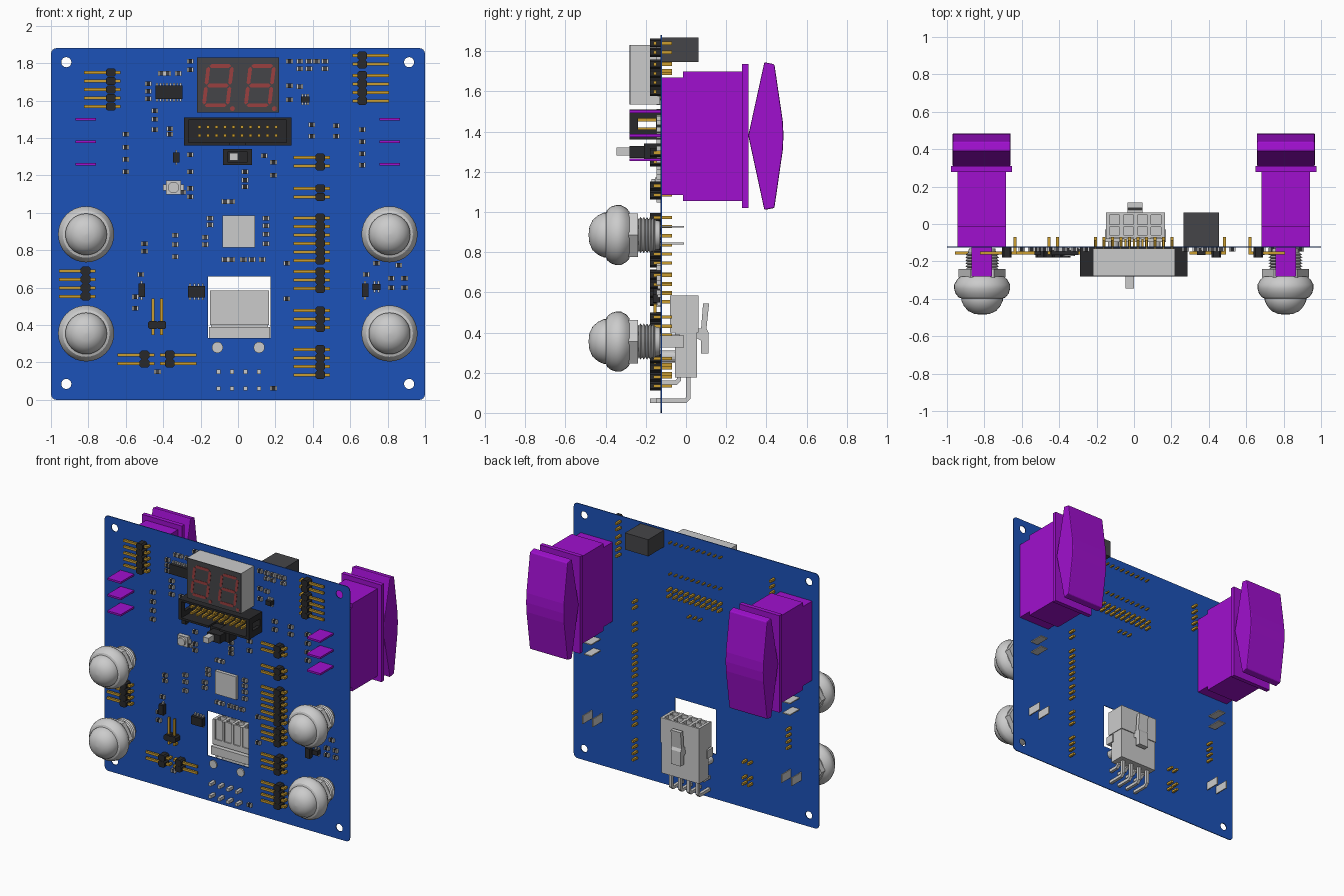
import bpy, bmesh, math
from mathutils import Matrix, Vector

FRONT = -0.126   # board front surface (components grow towards -y)
BACK = -0.120
COLOURS = {"blue": (0.012, 0.085, 0.48, 1), "purple": (0.35, 0.005, 0.62, 1), "black": (0.022, 0.022, 0.024, 1),
           "gold": (0.6, 0.34, 0.03, 1), "red": (0.32, 0.05, 0.05, 1), "dark": (0.06, 0.06, 0.065, 1)}
mats = {}
for cname, col in COLOURS.items():
    mats[cname] = bpy.data.materials.new(cname)
    mats[cname].diffuse_color = col


def box(bm, x0, x1, y0, y1, z0, z1):
    m = Matrix.Translation(((x0 + x1) / 2, (y0 + y1) / 2, (z0 + z1) / 2))
    s = Matrix.Diagonal((abs(x1 - x0), abs(y1 - y0), abs(z1 - z0), 1))
    bmesh.ops.create_cube(bm, size=1, matrix=m @ s)


def prism(bm, pts, a, b, axis):
    """Extrude a 2D outline from a to b along x (outline y,z) or y (outline x,z)."""
    put = (lambda p, t: (t, p[0], p[1])) if axis == "x" else (lambda p, t: (p[0], t, p[1]))
    lo, hi = ([bm.verts.new(put(p, t)) for p in pts] for t in (a, b))
    bm.faces.new(lo)
    bm.faces.new(hi[::-1])
    for i in range(len(pts)):
        j = (i + 1) % len(pts)
        bm.faces.new((lo[i], lo[j], hi[j], hi[i]))


def ngon(x, z, r, n, turn=0.0):
    return [(x + r * math.cos(turn + math.tau * i / n), z + r * math.sin(turn + math.tau * i / n)) for i in range(n)]


def lathe(bm, profile, x, z, n=32):
    """Spin (radius, y) points round an axis along y."""
    rings = [[bm.verts.new((px, y, pz)) for px, pz in ngon(x, z, max(r, 0.0005), n)] for r, y in profile]
    for a, b in zip(rings, rings[1:]):
        for i in range(n):
            j = (i + 1) % n
            bm.faces.new((a[i], a[j], b[j], b[i]))
    bm.faces.new(rings[0])
    bm.faces.new(rings[-1])


def finish(name, bm, colour=None, smooth=False, bevel=0):
    bmesh.ops.recalc_face_normals(bm, faces=bm.faces)
    me = bpy.data.meshes.new(name)
    bm.to_mesh(me)
    bm.free()
    ob = bpy.data.objects.new(name, me)
    bpy.context.collection.objects.link(ob)
    if colour:
        me.materials.append(mats[colour])
    if bevel:
        mod = ob.modifiers.new("bevel", "BEVEL")
        mod.width, mod.segments = bevel, 2
    if smooth:
        bpy.ops.object.select_all(action="DESELECT")
        ob.select_set(True)
        bpy.context.view_layer.objects.active = ob
        bpy.ops.object.shade_smooth_by_angle(angle=math.radians(30))
    return ob


# circuit board: filled outline with corner holes and connector cutout
cu = bpy.data.curves.new("circuit_board", "CURVE")
cu.dimensions, cu.fill_mode, cu.extrude = "2D", "BOTH", 0.003
corners = [(0.97, 1.85, 0), (-0.97, 1.85, 90), (-0.97, 0.03, 180), (0.97, 0.03, 270)]
outline = [(cx + 0.03 * math.cos(math.radians(a + d)), cz + 0.03 * math.sin(math.radians(a + d)))
           for cx, cz, a in corners for d in (0, 22.5, 45, 67.5, 90)]
loops = [outline, [(-0.16, 0.33), (0.175, 0.33), (0.175, 0.66), (-0.16, 0.66)]]
loops += [ngon(x, z, 0.027, 24) for x in (-0.918, 0.915) for z in (0.085, 1.805)]
for pts in loops:
    sp = cu.splines.new("POLY")
    sp.points.add(len(pts) - 1)
    for p, (x, z) in zip(sp.points, pts):
        p.co = (x, z, 0, 1)
    sp.use_cyclic_u = True
cu.materials.append(mats["blue"])
board = bpy.data.objects.new("circuit_board", cu)
board.location.y, board.rotation_euler.x = -0.123, math.pi / 2
bpy.context.collection.objects.link(board)
board.select_set(True)
bpy.context.view_layer.objects.active = board
bpy.ops.object.convert(target="MESH")

# rocker switches on the back, with blades through the board
ROCKER = [(0.31, 1.38), (0.39, 1.745), (0.44, 1.735), (0.482, 1.45), (0.485, 1.38), (0.482, 1.31), (0.44, 1.02), (0.39, 1.01)]
for side, cx in (("left", -0.815), ("right", 0.812)):
    bm = bmesh.new()
    box(bm, cx - 0.13, cx + 0.13, BACK, -0.015, 1.085, 1.67)
    box(bm, cx - 0.13, cx + 0.13, -0.015, 0.278, 1.055, 1.70)
    box(bm, cx - 0.163, cx + 0.163, 0.278, 0.31, 1.02, 1.735)
    for z in (1.26, 1.38, 1.50):
        box(bm, cx - 0.055, cx + 0.055, -0.28, BACK, z - 0.007, z + 0.007)
    finish(side + "_switch_body", bm, "purple")
    bm = bmesh.new()
    prism(bm, ROCKER, cx - 0.155, cx + 0.155, "x")
    finish(side + "_switch_rocker", bm, "purple", bevel=0.006)

# round push buttons with threaded necks, hex nuts and solder tabs
dome = [(0, -0.485), (0.04, -0.481), (0.075, -0.465), (0.098, -0.438), (0.111, -0.41), (0.111, -0.398), (0.125, -0.393),
        (0.142, -0.372), (0.15, -0.345), (0.15, -0.325), (0.135, -0.298), (0.115, -0.28), (0.08, -0.28)]
thread = [(r, -0.25 + 0.016 * i + dy) for i in range(6) for r, dy in ((0.078, 0), (0.09, 0.008))]
for side, x in (("left", -0.812), ("right", 0.81)):
    for level, z in (("upper", 0.885), ("lower", 0.355)):
        bm = bmesh.new()
        lathe(bm, dome + thread + [(0.075, -0.155), (0.07, -0.13), (0, -0.13)], x, z)
        prism(bm, ngon(x, z, 0.125, 6), -0.285, -0.24, "y")
        finish(f"{side}_{level}_button", bm, smooth=True)
        bm = bmesh.new()
        for s in (-0.042, 0.042):
            if level == "upper":
                box(bm, x - 0.03, x + 0.03, -0.14, -0.01, z + s - 0.004, z + s + 0.004)
            else:
                box(bm, x + s - 0.004, x + s + 0.004, -0.14, -0.01, z - 0.03, z + 0.03)
        finish(f"{side}_{level}_button_tabs", bm)

# two-digit display with slanted segments
bm = bmesh.new()
box(bm, -0.22, 0.22, -0.276, -0.13, 1.535, 1.83)
finish("display_case", bm)
bm = bmesh.new()
box(bm, -0.22, 0.22, -0.280, -0.276, 1.535, 1.83)
finish("display_face", bm, "dark")
bm = bmesh.new()
for cx in (-0.107, 0.117):
    slant = lambda px, pz: (cx + px + 0.12 * pz, 1.68 + pz)
    for z in (-0.105, 0, 0.105):
        prism(bm, [slant(*p) for p in ((-0.058, z), (-0.048, z + 0.01), (0.048, z + 0.01), (0.058, z),
                                       (0.048, z - 0.01), (-0.048, z - 0.01))], -0.282, -0.279, "y")
    for x in (-0.063, 0.063):
        for z in (-0.053, 0.053):
            prism(bm, [slant(x + a, z + b) for a, b in ((0, 0.048), (0.01, 0.038), (0.01, -0.038), (0, -0.048),
                                                        (-0.01, -0.038), (-0.01, 0.038))], -0.282, -0.279, "y")
    prism(bm, ngon(cx + 0.077, 1.557, 0.013, 12), -0.282, -0.279, "y")
finish("display_segments", bm, "red")

# box header: floor, walls, windowed ends; its pins run through the board
bm = bmesh.new()
box(bm, -0.29, 0.285, -0.15, FRONT, 1.36, 1.51)
box(bm, -0.29, 0.285, -0.28, -0.15, 1.495, 1.51)
for x0, x1 in ((-0.29, -0.045), (0.04, 0.285)):
    box(bm, x0, x1, -0.28, -0.15, 1.36, 1.375)
box(bm, -0.045, 0.04, -0.19, -0.15, 1.36, 1.375)
for x0, x1 in ((-0.29, -0.265), (0.26, 0.285)):
    box(bm, x0, x1, -0.28, -0.15, 1.375, 1.41)
    box(bm, x0, x1, -0.28, -0.15, 1.465, 1.495)
    box(bm, x0, x1, -0.28, -0.24, 1.41, 1.465)
finish("box_header_shell", bm, "black")
bm = bmesh.new()
for i in range(10):
    x = -0.207 + 0.0455 * i
    for z in (1.412, 1.458):
        box(bm, x - 0.008, x + 0.008, -0.25, -0.07, z - 0.008, z + 0.008)
    for z in (1.57, 1.80):
        box(bm, x - 0.005, x + 0.005, -0.15, -0.085, z - 0.005, z + 0.005)
for x in (-0.045, 0, 0.045):
    box(bm, x - 0.006, x + 0.006, -0.15, -0.08, 1.292, 1.304)
finish("through_board_pins", bm, "gold")

# slide switch and rear module
bm = bmesh.new()
box(bm, -0.08, 0.075, -0.21, FRONT, 1.255, 1.34)
box(bm, -0.055, 0.05, -0.28, -0.21, 1.268, 1.328)
finish("slide_switch_body", bm, "black")
bm = bmesh.new()
box(bm, -0.045, 0.0, -0.345, -0.28, 1.28, 1.32)
finish("slide_switch_knob", bm)
bm = bmesh.new()
box(bm, 0.265, 0.455, BACK, 0.062, 1.745, 1.868)
finish("rear_module", bm, "dark")

# right-angle pin headers: (x, z of each pin, direction the pins point)
P = 0.0455
run = lambda z, n: [z - P * i for i in range(n)]
headers = [(-0.68, run(1.75, 5), (-1, 0)), (0.665, run(1.84, 2) + run(1.735, 4), (1, 0)),
           (-0.815, run(0.69, 4), (-1, 0)), (-0.50, run(0.24, 2), (-1, 0)), (-0.365, run(0.24, 2), (1, 0)),
           (-0.455, [0.40], (0, 1)), (-0.41, [0.40], (0, 1))]
for z, n in ((1.295, 2), (1.13, 2), (0.973, 6), (0.685, 3), (0.477, 3), (0.27, 4)):
    headers.append((0.44, run(z, n), (-1, 0)))
blocks, pins = bmesh.new(), bmesh.new()
w = 0.008
for x, zs, (dx, dz) in headers:
    for z in zs:
        octagon = [(x + sx * a, z + sz * b) for sx, sz, first in ((1, 1, 0), (-1, 1, 1), (-1, -1, 0), (1, -1, 1))
                   for a, b in ([(0.026, 0.013), (0.016, 0.0225)][::-1 if first else 1])]
        prism(blocks, octagon, -0.178, FRONT, "y")
        tip, foot = (x + 0.135 * dx, z + 0.135 * dz), (x - 0.045 * dx, z - 0.045 * dz)
        box(pins, min(tip[0], foot[0]) - w, max(tip[0], foot[0]) + w, -0.162, -0.146,
            min(tip[1], foot[1]) - w, max(tip[1], foot[1]) + w)
        box(pins, foot[0] - w, foot[0] + w, -0.150, -0.07, foot[1] - w, foot[1] + w)
finish("pin_header_blocks", blocks, "black")
finish("pin_header_pins", pins, "gold")

# power connector: open 4 x 2 socket grid, stepped base, latch, pegs and bent pins
bm = bmesh.new()
box(bm, -0.145, 0.16, -0.055, 0.055, 0.175, 0.42)
box(bm, -0.155, 0.17, -0.095, -0.03, 0.33, 0.39)
box(bm, -0.15, 0.165, -0.08, 0.062, 0.40, 0.44)
for i in range(5):
    x = -0.14 + 0.07375 * i
    box(bm, x - 0.01, x + 0.01, -0.08, 0.062, 0.44, 0.585)
for y in (-0.065, -0.009, 0.055):
    box(bm, -0.15, 0.165, y - 0.007, y + 0.007, 0.44, 0.585)
prism(bm, [(0.055, 0.42), (0.075, 0.42), (0.085, 0.545), (0.115, 0.545), (0.102, 0.42), (0.112, 0.40), (0.112, 0.295),
           (0.075, 0.295), (0.075, 0.36), (0.055, 0.37)], -0.035, 0.045, "x")
for x in (-0.11, 0.113):
    prism(bm, ngon(x, 0.28, 0.03, 16), -0.135, -0.05, "y")
finish("power_connector", bm)
bm = bmesh.new()
for x in (-0.105, -0.032, 0.04, 0.112):
    for z, y in ((0.06, 0.012), (0.15, -0.035)):
        prism(bm, [(-0.18, z - 0.011), (y - 0.012, z - 0.011), (y + 0.011, z + 0.012), (y + 0.011, 0.18),
                   (y - 0.011, 0.18), (y - 0.011, z + 0.018), (y - 0.018, z + 0.011), (-0.18, z + 0.011)], x - 0.011, x + 0.011, "x")
finish("power_connector_pins", bm)

# chips: body plus rows of leads above and below
leads, bodies = bmesh.new(), bmesh.new()
for x, z, hw, hh, n in ((-0.37, 1.645, 0.072, 0.036, 8), (-0.222, 0.578, 0.045, 0.03, 4), (-0.515, 0.585, 0.018, 0.036, 1),
                        (0.68, 0.585, 0.018, 0.036, 1), (-0.33, 1.295, 0.017, 0.026, 1), (0.36, 1.605, 0.022, 0.016, 3),
                        (0.74, 0.604, 0.022, 0.016, 2)):
    box(bodies, x - hw, x + hw, -0.165, FRONT - 0.003, z - hh, z + hh)
    for i in range(n):
        lx = x - hw + 2 * hw * (i + 0.5) / n
        box(leads, lx - 0.005, lx + 0.005, -0.142, FRONT, z - hh - 0.014, z + hh + 0.014)
finish("chip_bodies", bodies, "black")
finish("chip_leads", leads)
bm = bmesh.new()
box(bm, -0.083, 0.09, -0.15, FRONT, 0.815, 0.985)
finish("main_processor", bm)
bm = bmesh.new()
box(bm, -0.385, -0.305, -0.155, FRONT, 1.098, 1.172)
prism(bm, ngon(-0.345, 1.135, 0.03, 20), -0.172, -0.155, "y")
box(bm, -0.4, -0.29, -0.135, FRONT, 1.12, 1.15)
finish("trimmer", bm)

# small surface-mount parts, as columns: x -> heights
dark_parts = {-0.60: (1.42, 1.35, 1.285, 1.22), 0.665: (1.445, 1.38, 1.315, 1.255), -0.48: (1.69, 1.65, 1.61),
              -0.445: (1.545, 1.5, 1.445), -0.365: (1.45, 1.42), -0.255: (1.81, 1.765, 1.31, 1.22, 1.13, 1.085),
              0.14: (1.305,), 0.19: (1.27, 1.2), 0.038: (1.22, 1.175, 1.14), 0.395: (1.47, 1.41), 0.525: (1.465, 1.41),
              -0.5: (0.835, 0.795), -0.52: (0.67,), -0.55: (0.55, 0.49), 0.26: (0.73, 0.54), 0.685: (0.67,), 0.74: (0.73,),
              0.82: (0.65, 0.6), 0.89: (0.65, 0.6), 0.86: (0.72,), 0.19: (1.27, 1.2, 0.062), 0.275: (1.81, 1.68, 1.605)}
light_parts = {-0.41: (1.745,), -0.375: (1.745,), -0.32: (1.745,), -0.15: (0.97, 0.935), -0.175: (0.87, 0.83),
               0.15: (0.97, 0.93, 0.885, 0.835), -0.07: (1.06, 0.75), -0.035: (1.06, 0.75), 0.03: (0.75,), 0.075: (0.75,),
               0.13: (0.75,), -0.335: (0.88, 0.83, 0.765), -0.295: (1.11,), -0.43: (0.15,), 0.33: (1.81, 1.77, 1.675),
               0.38: (1.81, 1.77), 0.42: (1.81,), 0.465: (1.81, 1.77)}
ends = bmesh.new()
for name, table, colour in (("dark_components", dark_parts, "black"), ("light_components", light_parts, "dark")):
    bm = bmesh.new()
    for x, zs in table.items():
        for z in zs:
            box(bm, x - 0.011, x + 0.011, -0.146, FRONT, z - 0.012, z + 0.012)
            for s in (-1, 1):
                box(ends, x + s * 0.010, x + s * 0.018, -0.147, FRONT, z - 0.0125, z + 0.0125)
    finish(name, bm, colour)
finish("component_end_caps", ends)
